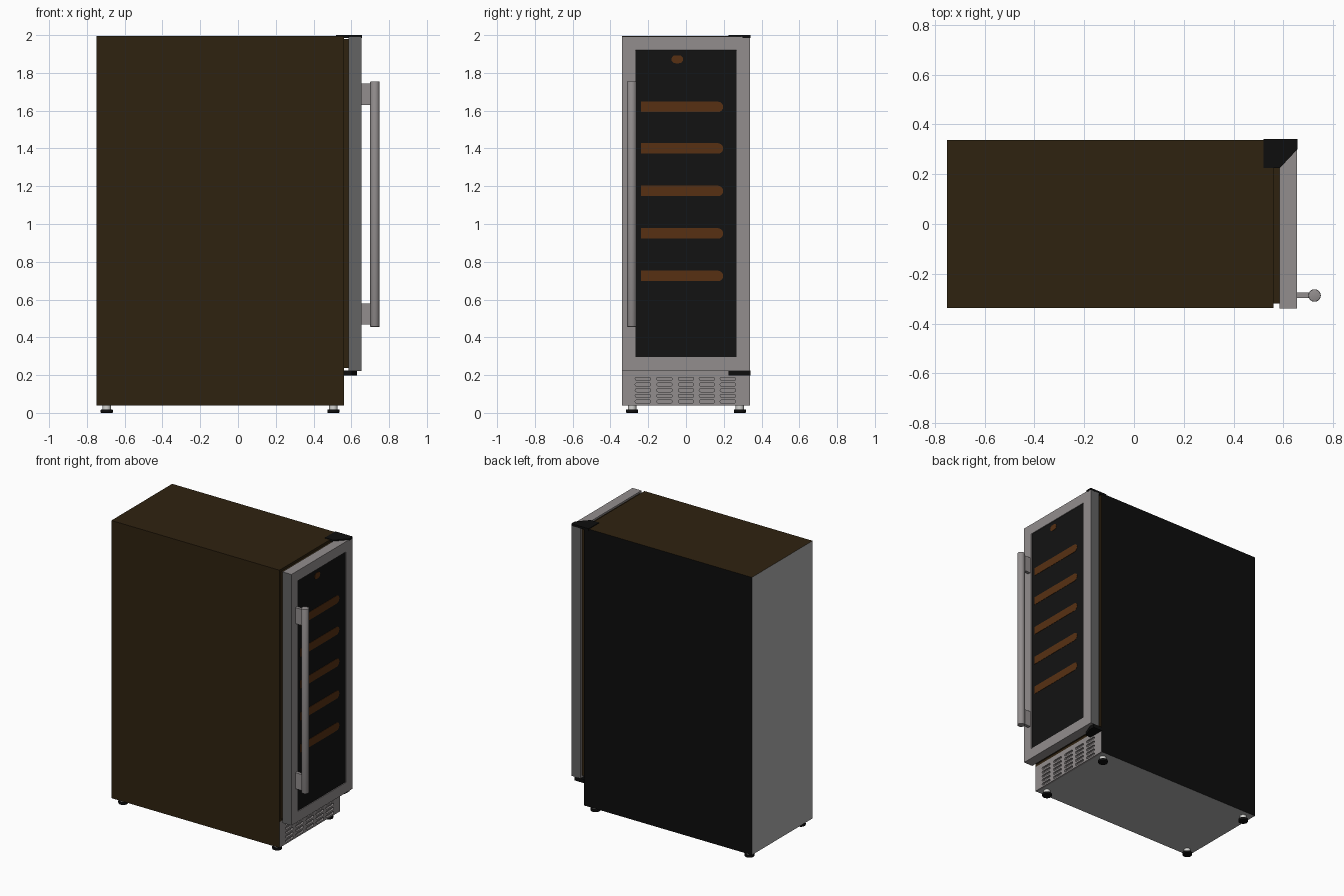
import bpy, bmesh, math
from mathutils import Vector

if "Cube" in bpy.data.objects:
    bpy.data.objects.remove(bpy.data.objects["Cube"])


def mat(name, *rgb):
    m = bpy.data.materials.new(name)
    m.diffuse_color = (*rgb, 1)
    m.use_nodes = True
    m.node_tree.nodes["Principled BSDF"].inputs["Base Color"].default_value = m.diffuse_color
    return m


brown = mat("dark brown", 0.028, 0.016, 0.005)
black = mat("black", 0.004, 0.004, 0.004)
steel = mat("brushed steel", 0.29, 0.27, 0.27)
edge = mat("dark steel", 0.125, 0.125, 0.125)
pale = mat("pale grey", 0.42, 0.42, 0.42)
glass = mat("black glass", 0.006, 0.006, 0.006)
wood = mat("shelf wood", 0.095, 0.03, 0.006)
white = mat("off white", 0.65, 0.65, 0.63)


def finish(name, bm, mats):
    bmesh.ops.recalc_face_normals(bm, faces=bm.faces)
    me = bpy.data.meshes.new(name)
    bm.to_mesh(me)
    bm.free()
    ob = bpy.data.objects.new(name, me)
    bpy.context.collection.objects.link(ob)
    for m in mats:
        me.materials.append(m)
    return ob


def box_bm(lo, hi):
    bm = bmesh.new()
    bmesh.ops.create_cube(bm, size=1)
    for v in bm.verts:
        v.co = Vector([(hi if c > 0 else lo)[i] for i, c in enumerate(v.co)])
    bm.normal_update()
    return bm


def box(name, lo, hi, m, rule=None):
    bm = box_bm(lo, hi)
    mats = m if isinstance(m, list) else [m]
    if rule:
        for f in bm.faces:
            f.material_index = rule(f.normal)
    return finish(name, bm, mats)


def prism(name, pts, offset, m):
    """Extrude a closed 3D outline by an offset."""
    bm = bmesh.new()
    f = bm.faces.new([bm.verts.new(p) for p in pts])
    r = bmesh.ops.extrude_face_region(bm, geom=[f])
    bmesh.ops.translate(bm, vec=offset, verts=[g for g in r["geom"] if isinstance(g, bmesh.types.BMVert)])
    return finish(name, bm, [m])


def cylinder(name, x, y, z0, z1, r, m, n=24, bevel=0):
    bm = bmesh.new()
    bmesh.ops.create_cone(bm, cap_ends=True, segments=n, radius1=r, radius2=r, depth=z1 - z0)
    if bevel:
        rim = [e for e in bm.edges if abs(e.verts[0].co.z - e.verts[1].co.z) < 1e-5]
        bmesh.ops.bevel(bm, geom=rim, offset=bevel, segments=2, affect='EDGES', profile=0.5)
    bmesh.ops.translate(bm, vec=(x, y, (z0 + z1) / 2), verts=bm.verts)
    ob = finish(name, bm, [m])
    bpy.context.view_layer.objects.active = ob
    ob.select_set(True)
    bpy.ops.object.shade_smooth_by_angle(angle=math.radians(35))
    ob.select_set(False)
    return ob


def slot_outline(x, y0, y1, z, h, round_left=True):
    """Bar with rounded ends in the door plane."""
    r, pts = h / 2, []
    for i in range(9):
        a = -math.pi / 2 + math.pi * i / 8
        pts.append((x, y1 - r + r * math.cos(a), z + r * math.sin(a)))
    if round_left:
        for i in range(9):
            a = math.pi / 2 + math.pi * i / 8
            pts.append((x, y0 + r + r * math.cos(a), z + r * math.sin(a)))
    else:
        pts += [(x, y0, z + r), (x, y0, z - r)]
    return pts


W = 0.338


# Cabinet and plinth: brown left side and top, black right side, pale back and base
def cabinet_rule(n):
    if n.y > 0.5:
        return 1
    if n.x < -0.5 or n.z < -0.5:
        return 2
    return 0


box("cabinet", (-0.75, -W, 0.04), (0.545, W, 1.996), [brown, black, pale], cabinet_rule)
box("cabinet_front", (0.545, -W, 0.222), (0.56, W, 1.996), [brown, black, pale], cabinet_rule)


def plinth_rule(n):
    return 1 if n.y < -0.5 else 2 if n.y > 0.5 else 0


plinth = box("plinth_grille", (0.545, -W, 0.04), (0.56, W, 0.222), [steel, brown, black], plinth_rule)
box("grille_backing", (0.5455, -0.29, 0.045), (0.547, 0.29, 0.2), white)

# Vent slots cut through the plinth
cut = bmesh.new()
for yc in (-0.228, -0.114, 0, 0.111, 0.222):
    for k in range(5):
        f = cut.faces.new([cut.verts.new(p) for p in
                           slot_outline(0.5475, yc - 0.041, yc + 0.041, 0.06 + 0.03 * k, 0.017)])
        r = bmesh.ops.extrude_face_region(cut, geom=[f])
        bmesh.ops.translate(cut, vec=(0.03, 0, 0),
                            verts=[g for g in r["geom"] if isinstance(g, bmesh.types.BMVert)])
cutter = finish("vent_cutter", cut, [steel])
mod = plinth.modifiers.new("vents", 'BOOLEAN')
mod.operation, mod.solver, mod.object = 'DIFFERENCE', 'EXACT', cutter
bpy.context.view_layer.objects.active = plinth
bpy.ops.object.modifier_apply(modifier="vents")
bpy.data.objects.remove(cutter)

# Door gasket
box("door_gasket", (0.555, -0.32, 0.238), (0.59, 0.32, 1.98), brown)

# Door: steel frame with darker edges and a glass pane set in
bm = box_bm((0.585, -0.34, 0.223), (0.655, 0.34, 1.992))
for f in bm.faces:
    f.material_index = 1 if abs(f.normal.y) > 0.5 else 0
front = [f for f in bm.faces if f.normal.x > 0.5]
bmesh.ops.inset_region(bm, faces=front, thickness=0.102)
bmesh.ops.inset_region(bm, faces=front, thickness=0.0005, depth=-0.005)
front[0].material_index = 2
finish("door", bm, [steel, edge, glass])

# Wooden shelf fronts and lamp seen in the glass
for i, z in enumerate((0.725, 0.95, 1.175, 1.4, 1.62)):
    prism(f"shelf_{i + 1}", slot_outline(0.649, -0.237, 0.197, z, 0.056, False), (0.003, 0, 0), wood)
prism("lamp_spot", slot_outline(0.649, -0.077, -0.015, 1.872, 0.042), (0.003, 0, 0), wood)

# Handle
cylinder("handle_bar", 0.725, -0.287, 0.455, 1.755, 0.025, steel, 32, 0.004)
for name, z0 in (("lower", 0.467), ("upper", 1.63)):
    box(f"handle_bracket_{name}", (0.65, -0.298, z0), (0.715, -0.276, z0 + 0.113), steel)

# Hinges
for name, z, h, x0, x1 in (("top", 1.985, 0.015, 0.52, 0.656), ("bottom", 0.198, 0.026, 0.555, 0.63)):
    c = x1 - 0.07 if name == "top" else x1 - 0.03
    prism(f"hinge_{name}", [(x0, 0.225, z), (c, 0.225, z), (x1, 0.3, z), (x1, 0.3405, z), (x0, 0.3405, z)],
          (0, 0, h), black)

# Feet
for x in (-0.695, 0.505):
    for y in (-0.285, 0.285):
        cylinder("foot_pad", x, y, 0, 0.018, 0.032, black, 24, 0.003)
        cylinder("foot_stem", x, y, 0.016, 0.042, 0.022, white)
